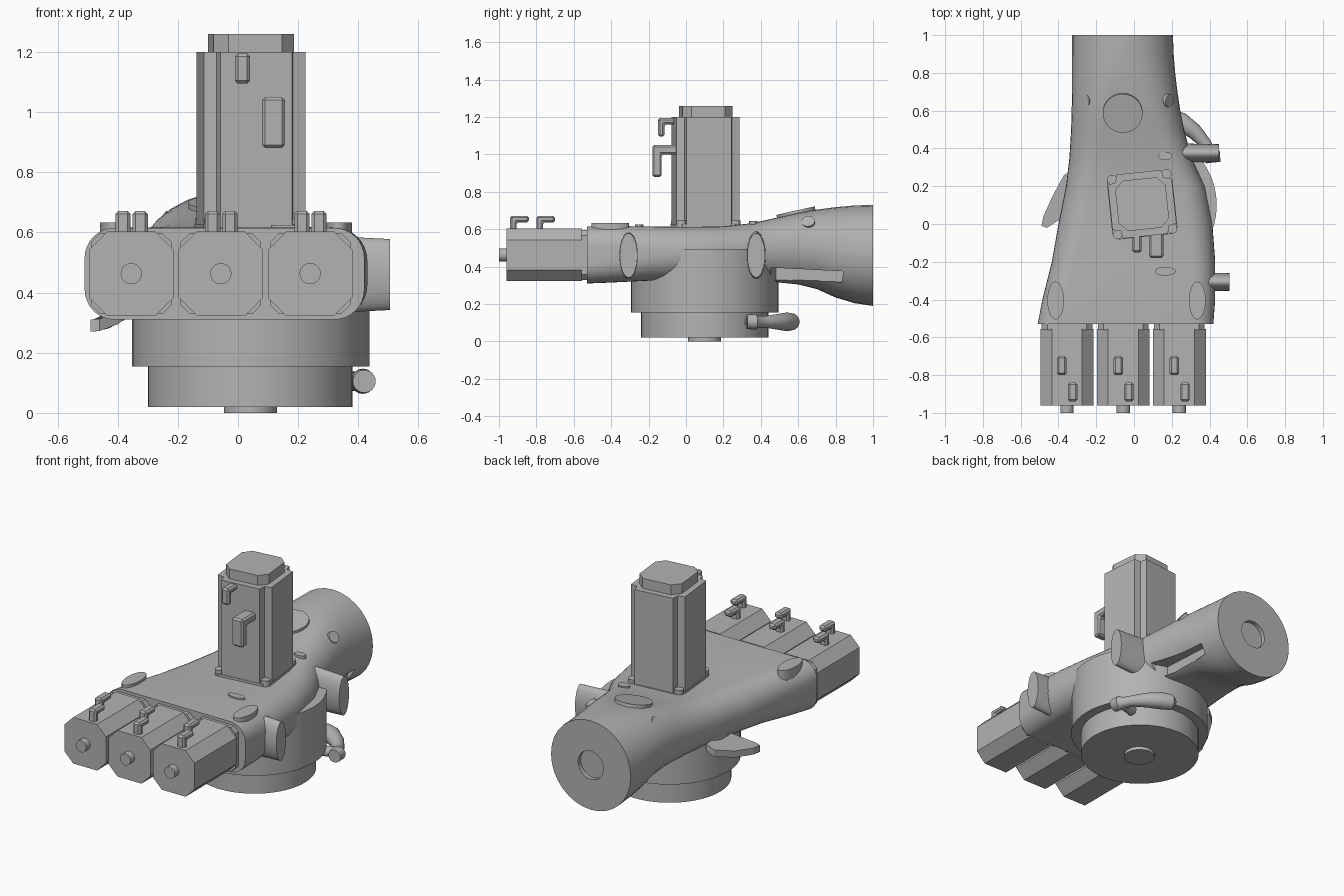
import bpy, bmesh, math
from mathutils import Matrix, Vector

if "Cube" in bpy.data.objects:
    bpy.data.objects.remove(bpy.data.objects["Cube"])

GREY = (0.45, 0.45, 0.45, 1)
grey = bpy.data.materials.new("plain grey")
grey.use_nodes = True
grey.diffuse_color = GREY
grey.node_tree.nodes["Principled BSDF"].inputs["Base Color"].default_value = GREY


def finish(name, bm, smooth=True):
    bmesh.ops.recalc_face_normals(bm, faces=bm.faces)
    mesh = bpy.data.meshes.new(name)
    bm.to_mesh(mesh)
    bm.free()
    mesh.materials.append(grey)
    ob = bpy.data.objects.new(name, mesh)
    bpy.context.collection.objects.link(ob)
    if smooth:
        bpy.ops.object.select_all(action="DESELECT")
        ob.select_set(True)
        bpy.context.view_layer.objects.active = ob
        bpy.ops.object.shade_smooth_by_angle(angle=math.radians(35))
    return ob


def loft(name, rings, smooth=True):
    bm = bmesh.new()
    loops = [[bm.verts.new(p) for p in ring] for ring in rings]
    for a, b in zip(loops, loops[1:]):
        for i in range(len(a)):
            j = (i + 1) % len(a)
            bm.faces.new((a[i], a[j], b[j], b[i]))
    bm.faces.new(loops[0])
    bm.faces.new(loops[-1])
    return finish(name, bm, smooth)


def prism(name, points, axis, lo, hi):
    """Extrude a 2D outline along x, y or z."""
    def place(p, d):
        c = list(p)
        c.insert("xyz".index(axis), d)
        return c
    return loft(name, [[place(p, d) for p in points] for d in (lo, hi)], False)


def cylinder(name, center, r1, depth, axis=(0, 0, 1), r2=None, scale=(1, 1, 1)):
    bm = bmesh.new()
    turn = Vector((0, 0, 1)).rotation_difference(Vector(axis)).to_matrix().to_4x4()
    bmesh.ops.create_cone(bm, cap_ends=True, segments=48, radius1=r1,
                          radius2=r1 if r2 is None else r2, depth=depth, matrix=turn)
    bmesh.ops.scale(bm, vec=scale, verts=bm.verts)
    bmesh.ops.translate(bm, vec=center, verts=bm.verts)
    return finish(name, bm)


def octagon(cx, cy, h, c):
    t = h - c
    pts = [(h, -t), (h, t), (t, h), (-t, h), (-h, t), (-h, -t), (-t, -h), (t, -h)]
    return [(cx + x, cy + y) for x, y in pts]


def clip(name, x, width, profile):
    ob = prism(name, profile, "x", x - width / 2, x + width / 2)
    bevel = ob.modifiers.new("chamfer", "BEVEL")
    bevel.width = 0.01
    bevel.segments = 1


def cut(ob, cutter):
    mod = ob.modifiers.new("cut", "BOOLEAN")
    mod.operation = "DIFFERENCE"
    mod.solver = "EXACT"
    mod.object = cutter
    cutter.hide_render = True
    cutter.hide_viewport = True
    cutter.display_type = "WIRE"


# Housing: rounded rectangle blending into a round neck
# y, left x, right x, bottom z, top z, corner radius
stations = [
    (-.53, -.51, .42, .31, .615, .10), (-.4, -.485, .43, .315, .617, .11),
    (-.2, -.435, .43, .325, .615, .125), (0, -.4, .415, .33, .612, .135),
    (.2, -.36, .375, .33, .615, .135), (.35, -.342, .305, .325, .632, .15),
    (.5, -.333, .265, .315, .665, .17), (.6, -.33, .245, .305, .687, .185),
    (.7, -.328, .23, .28, .705, .21), (.8, -.328, .218, .235, .718, .235),
    (.9, -.328, .21, .205, .727, .257), (1, -.328, .206, .19, .73, .266)]


def rounded_ring(y, x0, x1, z0, z1, r):
    corners = [(x1 - r, z1 - r), (x0 + r, z1 - r), (x0 + r, z0 + r), (x1 - r, z0 + r)]
    ring = []
    for q, (cx, cz) in enumerate(corners):
        for k in range(9):
            a = (q + k / 8) * math.pi / 2
            ring.append((cx + r * math.cos(a), y, cz + r * math.sin(a)))
    return ring


housing = loft("housing", [rounded_ring(*s) for s in stations])
cut(housing, cylinder("neck_bore_cutter", (-.06, 1, .46), .085, .05, (0, 1, 0)))
slot = [(.455, .395), (.84, .375), (.835, .318), (.455, .33)]
cut(housing, prism("side_slot_cutter", slot, "x", .15, .4))

# Round base
cylinder("base_drum", (.043, .1, .325), .395, .34)
cylinder("base_ring", (.04, .1, .09), .34, .14)
cylinder("base_foot", (.042, .1, .015), .088, .03)

# Side bosses and top pads
for label, tip, y in (("front", .505, -.307), ("rear", .45, .375)):
    cylinder(label + "_side_boss", (tip - .1, y, .46), .128, .2, (1, 0, 0),
             .118, (1, .4, 1))
cylinder("neck_disc", (-.06, .59, .68), .105, .04, (0, -.22, 1))
for side, x in (("right", -.235), ("left", .165)):
    lean = -1 if x < 0 else 1
    cylinder(side + "_neck_stud", (x, .655, .625), .035, .06, (lean * .9, -.1, .7))
for side, x in (("right", -.415), ("left", .335)):
    cylinder(side + "_front_pad", (x, -.405, .595), .1, .075, scale=(.44, 1, 1))
cylinder("rear_small_pad", (.165, .36, .62), .036, .05, scale=(1, .62, 1))
cylinder("front_small_pad", (.165, -.25, .605), .055, .04, scale=(1, .42, 1))

# Curved lug on the right flank
outline = [(-.33, .28), (-.37, .26), (-.43, .15), (-.48, .04), (-.49, -.01),
           (-.46, -.02), (-.4, .02), (-.33, .08)]


def lug_height(x, base):
    return base + 3 * (x + .49) ** 2


loft("flank_lug", [[(x, y, lug_height(x, z)) for x, y in outline] for z in (.27, .31)],
     False)

# Tapered handle beside the base
path = [(.42, .325, .038), (.415, .37, .042), (.4, .385, .032), (.375, .43, .032),
        (.32, .49, .042), (.25, .54, .05), (.19, .565, .045), (.17, .57, .02)]
rings = []
for i, (x, y, r) in enumerate(path):
    a, b = path[max(i - 1, 0)], path[min(i + 1, len(path) - 1)]
    d = Vector((b[0] - a[0], b[1] - a[1], 0)).normalized()
    side = Vector((d.y, -d.x, 0))
    ring = []
    for k in range(24):
        t = k * math.tau / 24
        ring.append(Vector((x, y, .105)) + side * r * math.cos(t)
                    + Vector((0, 0, r * math.sin(t))))
    rings.append(ring)
loft("base_handle", rings)
cylinder("handle_mount", (.36, .36, .105), .03, .12, (1, .3, 0))

# Motor tower, slightly turned
TX, TY = .043, .105
turn = Matrix.Rotation(math.radians(6), 2)


def turned(points):
    return [tuple(turn @ Vector(p) + Vector((TX, TY))) for p in points]


h, t = .17, .12
notched = []
for q in range(4):
    spin = Matrix.Rotation(q * math.pi / 2, 2)
    notched += [tuple(spin @ Vector(p)) for p in ((h, t), (t + .008, t + .008), (t, h))]
prism("tower_body", turned(notched), "z", .6, 1.2)
prism("tower_cap", turned(octagon(0, 0, .134, .045)), "z", 1.19, 1.26)
prism("tower_flange", turned(octagon(0, 0, .173, .03)), "z", .58, .627)
for i, p in enumerate(turned([(a, b) for a in (-.145, .145) for b in (-.145, .145)])):
    cylinder("tower_bolt_%d" % (i + 1), (p[0], p[1], .62), .026, .055)

# Cable clips on the tower front
clip("upper_tower_clip", .015, .05, [(-.05, 1.195), (-.15, 1.195), (-.15, 1.095),
     (-.115, 1.095), (-.115, 1.16), (-.05, 1.16)])
clip("lower_tower_clip", .118, .075, [(-.04, 1.05), (-.18, 1.05), (-.18, .88),
     (-.13, .88), (-.13, 1), (-.04, 1)])

# Three finger motors, each with a shaft and two clips
for label, x in (("right", -.355), ("middle", -.057), ("left", .24)):
    prism(label + "_finger", octagon(x, .463, .14, .06), "y", -.96, -.555)
    prism(label + "_finger_collar", octagon(x, .463, .134, .03), "y", -.56, -.5)
    cylinder(label + "_finger_shaft", (x, -.975, .463), .035, .05, (0, 1, 0))
    for place, dx, y in (("front", .03, -.94), ("rear", -.027, -.8)):
        clip(label + "_finger_%s_clip" % place, x + dx, .05,
             [(y, .59), (y, .672), (y + .1, .672), (y + .1, .637),
              (y + .035, .637), (y + .035, .59)])
